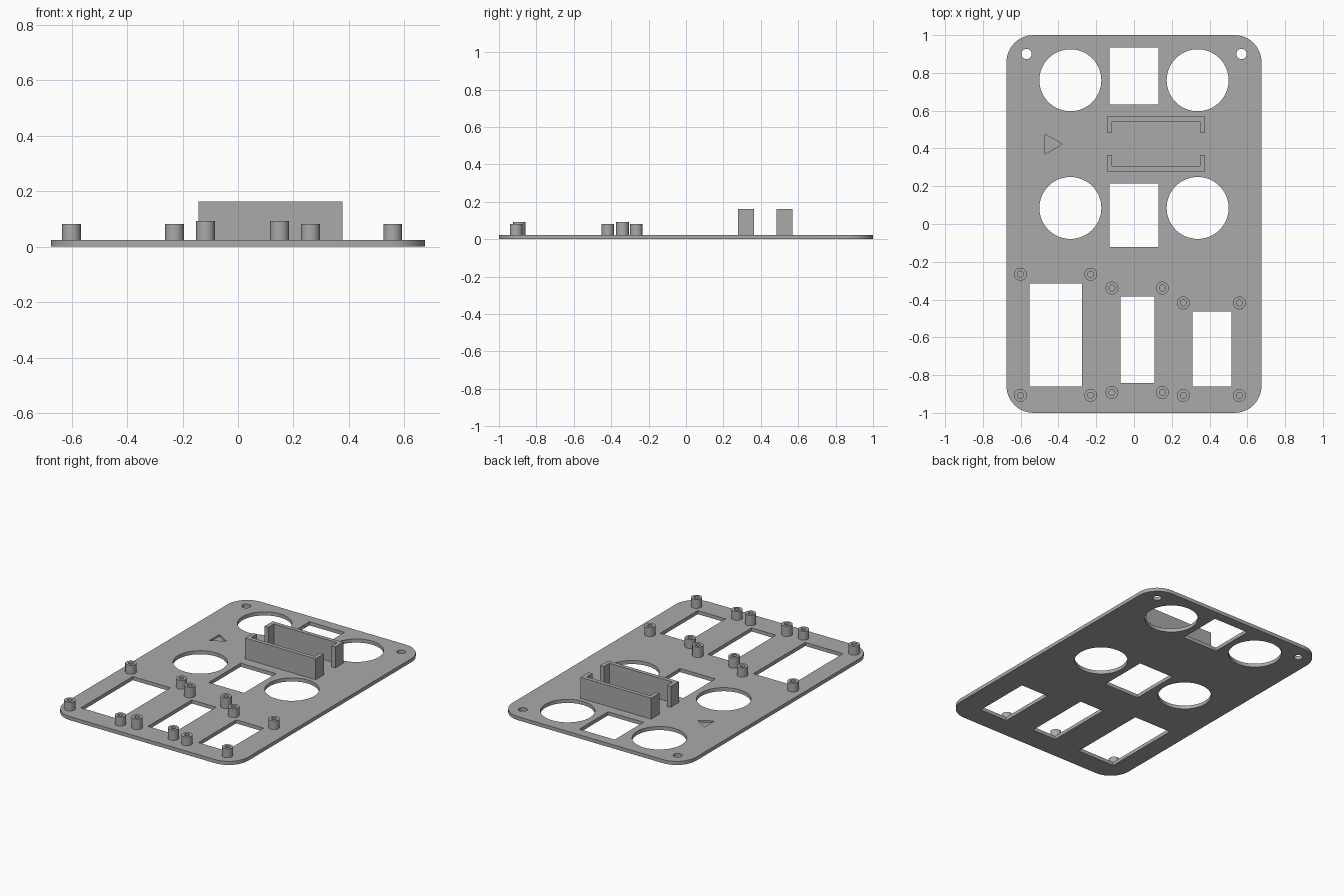
import bpy, bmesh, math

if "Cube" in bpy.data.objects:
    bpy.data.objects.remove(bpy.data.objects["Cube"])

grey = bpy.data.materials.new("plain grey")
grey.diffuse_color = (0.4, 0.4, 0.4, 1)
grey.use_nodes = True
grey.node_tree.nodes["Principled BSDF"].inputs["Base Color"].default_value = grey.diffuse_color

TOP = 0.024      # plate thickness


def circle(cx, cy, r, n=48):
    return [(cx + r * math.cos(2 * math.pi * i / n),
             cy + r * math.sin(2 * math.pi * i / n)) for i in range(n)]


def rect(x0, x1, y0, y1):
    return [(x0, y0), (x1, y0), (x1, y1), (x0, y1)]


def rounded_rect(hx, hy, r, n=12):
    pts = []
    for k, (sx, sy) in enumerate([(1, 1), (-1, 1), (-1, -1), (1, -1)]):
        for i in range(n + 1):
            a = math.pi / 2 * (k + i / n)
            pts.append((sx * (hx - r) + r * math.cos(a),
                        sy * (hy - r) + r * math.sin(a)))
    return pts


def prism(bm, outline, z0, z1):
    lo = [bm.verts.new((x, y, z0)) for x, y in outline]
    hi = [bm.verts.new((x, y, z1)) for x, y in outline]
    bm.faces.new(lo[::-1])
    bm.faces.new(hi)
    n = len(lo)
    for i in range(n):
        j = (i + 1) % n
        bm.faces.new((lo[i], lo[j], hi[j], hi[i]))


def tube(bm, cx, cy, r_out, r_in, z0, z1, n=32):
    rings = [[bm.verts.new((x, y, z)) for x, y in circle(cx, cy, r, n)]
             for r, z in [(r_out, z0), (r_out, z1), (r_in, z1), (r_in, z0)]]
    for k in range(4):
        a, b = rings[k], rings[(k + 1) % 4]
        for i in range(n):
            j = (i + 1) % n
            bm.faces.new((a[i], a[j], b[j], b[i]))


def finish(bm, name):
    bmesh.ops.recalc_face_normals(bm, faces=bm.faces)
    me = bpy.data.meshes.new(name)
    bm.to_mesh(me)
    bm.free()
    ob = bpy.data.objects.new(name, me)
    bpy.context.collection.objects.link(ob)
    me.materials.append(grey)
    return ob


def smooth(ob):
    bpy.ops.object.select_all(action='DESELECT')
    ob.select_set(True)
    bpy.context.view_layer.objects.active = ob
    bpy.ops.object.shade_smooth_by_angle(angle=math.radians(30))


# Base plate with rounded corners
bm = bmesh.new()
prism(bm, rounded_rect(0.675, 1.0, 0.143), 0, TOP)
plate = finish(bm, "base_plate")

# Openings through the plate
holes = [circle(sx * 0.337, y, 0.164, 64) for sx in (-1, 1) for y in (0.761, 0.085)]
holes += [circle(sx * 0.569, 0.9, 0.027, 32) for sx in (-1, 1)]
holes += [rect(-0.13, 0.13, 0.632, 0.934), rect(-0.13, 0.13, -0.122, 0.214),
          rect(-0.553, -0.275, -0.859, -0.315),
          rect(-0.071, 0.108, -0.843, -0.384),
          rect(0.31, 0.515, -0.859, -0.463)]
bm = bmesh.new()
for outline in holes:
    prism(bm, outline, -0.1, 0.1)
# Shallow triangular mark
prism(bm, circle(-0.44, 0.423, 0.06, 3), TOP - 0.012, 0.1)
cutter = finish(bm, "hole_cutter")
cutter.hide_render = True

mod = plate.modifiers.new("holes", 'BOOLEAN')
mod.operation = 'DIFFERENCE'
mod.solver = 'EXACT'
mod.object = cutter
bpy.context.view_layer.objects.active = plate
bpy.ops.object.modifier_apply(modifier=mod.name)
bpy.data.objects.remove(cutter)
smooth(plate)

# Hollow standoffs around each lower opening: x pair, y pair, height
groups = {"left": ((-0.601, -0.229), (-0.907, -0.266), 0.082),
          "middle": ((-0.117, 0.15), (-0.892, -0.339), 0.093),
          "right": ((0.261, 0.558), (-0.908, -0.418), 0.082)}
for side, (xs, ys, top) in groups.items():
    bm = bmesh.new()
    for x in xs:
        for y in ys:
            tube(bm, x, y, 0.034, 0.016, TOP, top)
    smooth(finish(bm, side + "_standoffs"))

# Two facing U-shaped walls
X0, X1, T, MID = -0.143, 0.376, 0.027, 0.424
for name, s in (("rear_holder_wall", 1), ("front_holder_wall", -1)):
    outer, inner = MID + s * 0.145, MID + s * 0.06
    back = outer - s * T
    bm = bmesh.new()
    prism(bm, [(X0, outer), (X1, outer), (X1, inner), (X1 - T, inner),
               (X1 - T, back), (X0 + T, back), (X0 + T, inner), (X0, inner)],
          TOP, 0.163)
    finish(bm, name)
